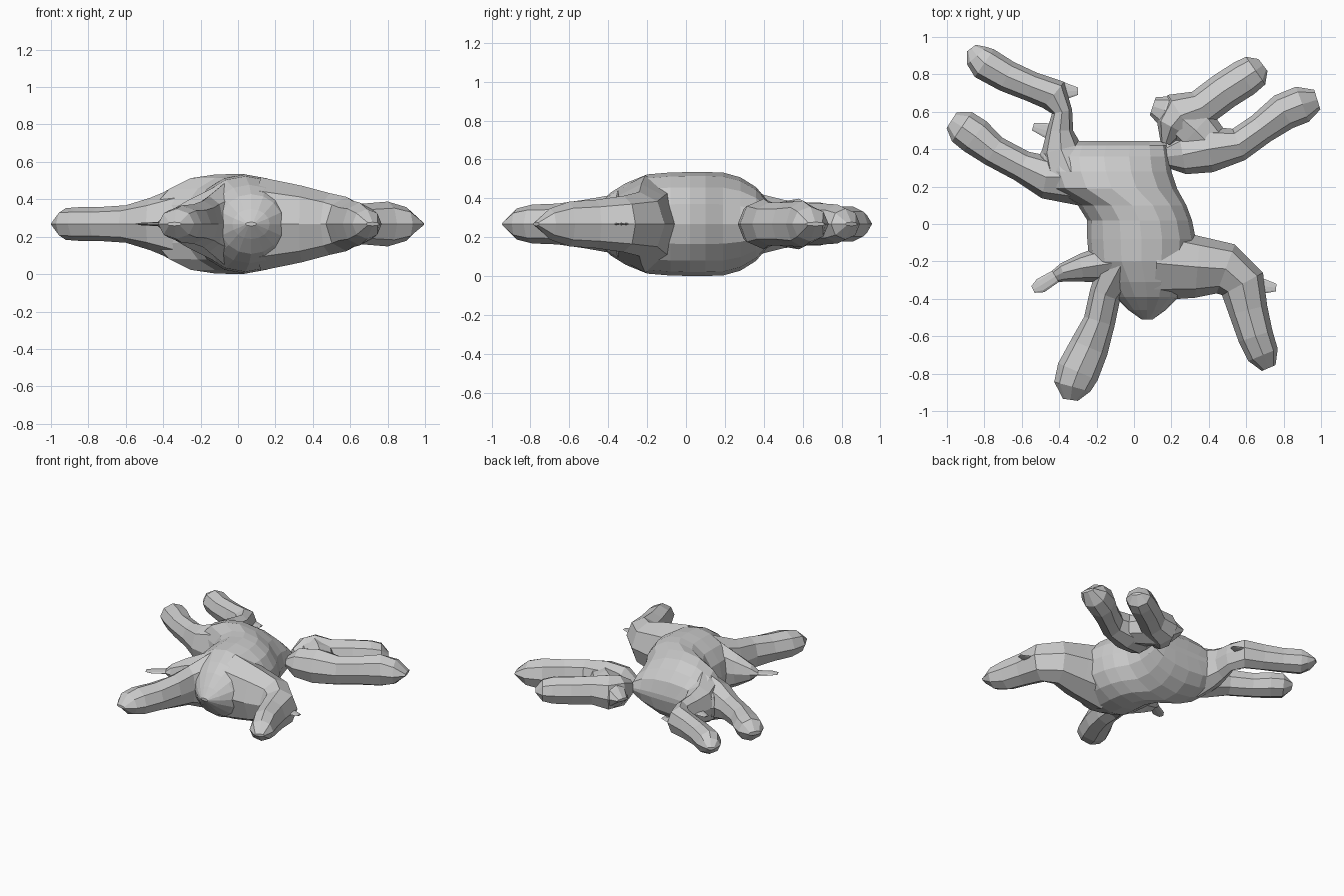
import bpy, bmesh, math
from mathutils import Vector

MID = 0.268  # height of the flat mid plane that every part is mirrored about

grey = bpy.data.materials.new("clay grey")
grey.diffuse_color = (0.6, 0.6, 0.6, 1)


def inflate(name, path, sides=8, along=None):
    """Loft rings along a flat path of (x, y, half width, half height)."""
    bm = bmesh.new()
    rings = []
    for i, (x, y, r, h) in enumerate(path):
        a = Vector(path[max(i - 1, 0)][:2])
        b = Vector(path[min(i + 1, len(path) - 1)][:2])
        t = Vector(along) if along else (b - a).normalized()
        n = Vector((-t.y, t.x))
        ring = []
        for k in range(sides):
            ang = 2 * math.pi * k / sides
            c, s = math.cos(ang) * r, math.sin(ang) * h
            ring.append(bm.verts.new((x + n.x * c, y + n.y * c, MID + s)))
        rings.append(ring)
    for p, q in zip(rings, rings[1:]):
        for k in range(sides):
            j = (k + 1) % sides
            bm.faces.new((p[k], p[j], q[j], q[k]))
    bm.faces.new(rings[0])
    bm.faces.new(rings[-1][::-1])
    bmesh.ops.recalc_face_normals(bm, faces=bm.faces)
    mesh = bpy.data.meshes.new(name)
    bm.to_mesh(mesh)
    bm.free()
    mesh.materials.append(grey)
    ob = bpy.data.objects.new(name, mesh)
    bpy.context.collection.objects.link(ob)
    return ob


# Main torso, rings across y
inflate("torso", [
    (0.07, -0.51, 0.03, 0.01), (0.07, -0.46, 0.10, 0.08),
    (0.07, -0.39, 0.17, 0.16), (0.06, -0.31, 0.22, 0.21),
    (0.04, -0.20, 0.28, 0.255), (0.04, -0.08, 0.29, 0.265),
    (0.03, 0.02, 0.28, 0.267), (-0.01, 0.10, 0.29, 0.267),
    (-0.12, 0.19, 0.35, 0.265), (-0.15, 0.28, 0.35, 0.24),
    (-0.16, 0.36, 0.35, 0.19), (-0.15, 0.42, 0.33, 0.12),
    (-0.11, 0.445, 0.27, 0.02)], sides=16, along=(0, 1))

# Upper left limbs
inflate("upper_left_limb", [
    (-0.34, 0.28, 0.15, 0.20), (-0.39, 0.40, 0.11, 0.15),
    (-0.395, 0.50, 0.07, 0.125), (-0.385, 0.60, 0.055, 0.11),
    (-0.43, 0.69, 0.09, 0.11),
    (-0.55, 0.735, 0.08, 0.10), (-0.68, 0.79, 0.085, 0.09),
    (-0.80, 0.86, 0.09, 0.09), (-0.84, 0.90, 0.07, 0.06),
    (-0.87, 0.94, 0.03, 0.01)])
inflate("middle_left_limb", [
    (-0.30, 0.25, 0.15, 0.21), (-0.47, 0.25, 0.115, 0.14),
    (-0.60, 0.31, 0.085, 0.10), (-0.75, 0.39, 0.085, 0.09),
    (-0.85, 0.47, 0.10, 0.09), (-0.92, 0.52, 0.095, 0.085),
    (-0.975, 0.555, 0.05, 0.015)])

# Upper right pair, joined to the torso by a thin neck
inflate("upper_right_limb", [
    (0.17, 0.43, 0.03, 0.06), (0.20, 0.52, 0.09, 0.12),
    (0.25, 0.58, 0.13, 0.13), (0.36, 0.62, 0.10, 0.11),
    (0.48, 0.71, 0.10, 0.105), (0.59, 0.78, 0.10, 0.10),
    (0.65, 0.82, 0.09, 0.08), (0.69, 0.85, 0.04, 0.01)])
inflate("upper_right_block", [
    (0.10, 0.63, 0.05, 0.01), (0.16, 0.61, 0.08, 0.08),
    (0.26, 0.56, 0.12, 0.12), (0.33, 0.50, 0.13, 0.115),
    (0.41, 0.42, 0.11, 0.10)])
inflate("outer_right_limb", [
    (0.17, 0.36, 0.06, 0.03), (0.26, 0.37, 0.105, 0.11),
    (0.40, 0.40, 0.125, 0.13), (0.56, 0.425, 0.09, 0.11),
    (0.68, 0.51, 0.085, 0.11), (0.80, 0.60, 0.10, 0.12),
    (0.90, 0.64, 0.10, 0.09), (0.98, 0.665, 0.055, 0.01)])

# Lower legs
inflate("lower_right_leg", [
    (0.12, -0.21, 0.20, 0.25), (0.34, -0.23, 0.165, 0.205),
    (0.49, -0.24, 0.14, 0.165), (0.58, -0.32, 0.125, 0.145),
    (0.61, -0.46, 0.105, 0.125), (0.65, -0.60, 0.095, 0.115),
    (0.69, -0.70, 0.085, 0.08), (0.72, -0.77, 0.04, 0.01)])
inflate("lower_left_leg", [
    (-0.07, -0.22, 0.12, 0.22), (-0.155, -0.38, 0.085, 0.15),
    (-0.185, -0.52, 0.085, 0.125), (-0.24, -0.66, 0.105, 0.105),
    (-0.30, -0.79, 0.115, 0.10), (-0.33, -0.87, 0.10, 0.08),
    (-0.34, -0.94, 0.04, 0.01)])

# Small side stub and thin fringe scraps
inflate("left_stub", [
    (-0.12, -0.21, 0.11, 0.20), (-0.28, -0.235, 0.075, 0.12),
    (-0.38, -0.26, 0.05, 0.06), (-0.42, -0.28, 0.035, 0.012),
    (-0.50, -0.33, 0.04, 0.008), (-0.54, -0.35, 0.02, 0.005)])
for i, (x0, y0, x1, y1) in enumerate([
        (-0.43, 0.49, -0.54, 0.52), (-0.38, 0.71, -0.30, 0.71),
        (0.66, -0.33, 0.76, -0.34)]):
    inflate("fringe_scrap_%d" % (i + 1),
            [(x0, y0, 0.05, 0.008), (x1, y1, 0.02, 0.004)])
